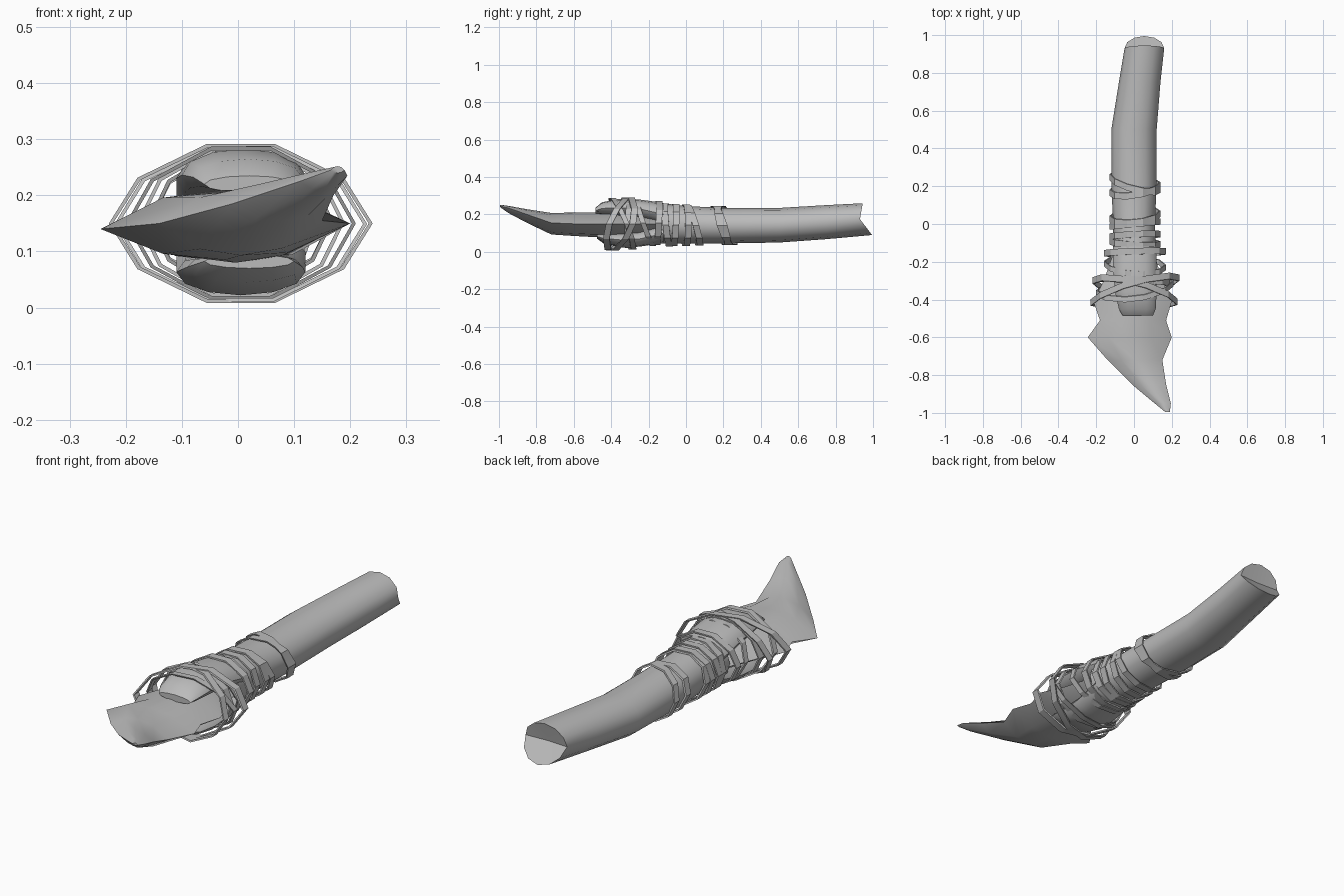
import bpy, bmesh, math
from math import sin, cos, pi

old = bpy.data.objects.get("Cube")
if old:
    bpy.data.objects.remove(old)

stone = bpy.data.materials.new("plain grey")
stone.use_nodes = True
GREY = (0.5, 0.5, 0.5, 1)
stone.diffuse_color = GREY
stone.node_tree.nodes["Principled BSDF"].inputs["Base Color"].default_value = GREY


def finish(name, bm, angle):
    bmesh.ops.recalc_face_normals(bm, faces=bm.faces)
    mesh = bpy.data.meshes.new(name)
    bm.to_mesh(mesh)
    bm.free()
    mesh.materials.append(stone)
    ob = bpy.data.objects.new(name, mesh)
    bpy.context.collection.objects.link(ob)
    bpy.ops.object.select_all(action='DESELECT')
    ob.select_set(True)
    bpy.context.view_layer.objects.active = ob
    bpy.ops.object.shade_smooth_by_angle(angle=math.radians(angle))
    return ob


def skin(bm, rings, closed=False):
    """Join successive rings of vertices with quads."""
    n = len(rings[0])
    pairs = list(zip(rings, rings[1:]))
    if closed:
        pairs.append((rings[-1], rings[0]))
    for a, b in pairs:
        for i in range(n):
            j = (i + 1) % n
            bm.faces.new((a[i], a[j], b[j], b[i]))


def cap(bm, ring, depth):
    """Close a ring with a fan around a centre pushed along y."""
    x, y, z = (sum(v.co[k] for v in ring) / len(ring) for k in range(3))
    mid = bm.verts.new((x, y + depth, z))
    for i, v in enumerate(ring):
        bm.faces.new((v, ring[(i + 1) % len(ring)], mid))


def loft(name, stations, n=12, end=None, angle=40):
    """Elliptical sections given as y, left x, right x, low z, high z."""
    bm = bmesh.new()
    rings = []
    for k, (y, x0, x1, z0, z1) in enumerate(stations):
        ring = []
        for i in range(n):
            t = 2 * pi * i / n
            dy = end(sin(t)) if end and k == len(stations) - 1 else 0
            ring.append(bm.verts.new(((x0 + x1) / 2 + (x1 - x0) / 2 * cos(t), y + dy,
                                      (z0 + z1) / 2 + (z1 - z0) / 2 * sin(t))))
        rings.append(ring)
    skin(bm, rings)
    cap(bm, rings[0], 0)
    cap(bm, rings[-1], -0.03 if end else 0)
    return finish(name, bm, angle)


# Handle with a swallow-tail butt
loft("handle", [(-0.16, -0.11, 0.12, 0.045, 0.265), (0.0, -0.11, 0.11, 0.045, 0.245),
                (0.2, -0.12, 0.12, 0.045, 0.235), (0.5, -0.12, 0.12, 0.05, 0.235),
                (0.75, -0.08, 0.14, 0.068, 0.25), (0.93, -0.05, 0.16, 0.09, 0.26)],
     end=lambda s: 0.065 * -s if s < 0 else 0.015 * s)

# Split handle prongs gripping the blade
loft("upper_prong", [(-0.485, -0.06, 0.1, 0.205, 0.235), (-0.45, -0.08, 0.115, 0.2, 0.265),
                     (-0.36, -0.1, 0.12, 0.19, 0.283), (-0.25, -0.11, 0.12, 0.18, 0.28),
                     (-0.12, -0.11, 0.12, 0.14, 0.262)])
loft("lower_prong", [(-0.475, -0.06, 0.1, 0.07, 0.095), (-0.44, -0.09, 0.115, 0.045, 0.1),
                     (-0.34, -0.11, 0.12, 0.022, 0.105), (-0.25, -0.11, 0.12, 0.028, 0.11),
                     (-0.12, -0.11, 0.12, 0.047, 0.15)])

# Blade: lens sections (y, left x, right x, edge z left, edge z right, low z, high z)
blade_sections = [(-0.995, 0.165, 0.19, 0.245, 0.245, 0.24, 0.252),
                  (-0.95, 0.11, 0.195, 0.225, 0.235, 0.208, 0.246),
                  (-0.85, -0.01, 0.17, 0.185, 0.2, 0.155, 0.228),
                  (-0.72, -0.14, 0.15, 0.15, 0.155, 0.093, 0.208),
                  (-0.6, -0.245, 0.2, 0.14, 0.15, 0.085, 0.21),
                  (-0.51, -0.18, 0.17, 0.14, 0.15, 0.08, 0.21),
                  (-0.41, -0.215, 0.2, 0.14, 0.15, 0.08, 0.21),
                  (-0.3, -0.16, 0.15, 0.14, 0.15, 0.085, 0.2),
                  (-0.1, -0.09, 0.09, 0.145, 0.15, 0.1, 0.19)]
bm = bmesh.new()
rings = []
for y, x0, x1, e0, e1, z0, z1 in blade_sections:
    def at(f, z):
        return bm.verts.new((x0 + (x1 - x0) * f, y, z))
    low, high = z0 * 0.8 + e0 * 0.2, z1 * 0.8 + e0 * 0.2
    rings.append([at(0, e0), at(0.25, low), at(0.5, z0), at(0.75, z0 * 0.8 + e1 * 0.2),
                  at(1, e1), at(0.75, z1 * 0.8 + e1 * 0.2), at(0.5, z1), at(0.25, high)])
skin(bm, rings)
cap(bm, rings[0], 0)
cap(bm, rings[-1], 0)
finish("blade", bm, 45)


def binding(name, y, rx, low, high, slope_x, slope_z, width=0.034, n=10, power=1.0):
    """Flat strip wrapped round the shaft in a tilted plane."""
    bm = bmesh.new()
    rings = []
    rz, cz = (high - low) / 2, (high + low) / 2
    for i in range(n):
        t = 2 * pi * i / n
        c = math.copysign(abs(cos(t)) ** power, cos(t))
        s = math.copysign(abs(sin(t)) ** power, sin(t))
        ring = []
        for out, side in ((0, -1), (0, 1), (1, 1), (1, -1)):
            x, z = c * (rx - 0.007 + 0.007 * out), s * (rz - 0.007 + 0.007 * out)
            ring.append(bm.verts.new((x + 0.005, y + slope_x * x + slope_z * z + side * width / 2,
                                      cz + z)))
        rings.append(ring)
    skin(bm, rings, closed=True)
    return finish(name, bm, 30)


# Bindings round the handle
for i, (y, sx, sz) in enumerate([(0.215, -0.25, -0.3), (0.185, 0.15, -0.3), (0.04, 0.1, -0.3),
                                 (0.0, 0.1, 0), (-0.06, 0.05, 0.05), (-0.1, -0.06, -0.1)]):
    swell = max(0, 0.1 - y) * 0.06
    binding(f"handle_binding_{i + 1}", y, 0.134, 0.03 - swell / 2, 0.252 + swell, sx, sz)

# Wider bindings round the prongs and the blade root
binding("root_binding_1", -0.15, 0.165, 0.03, 0.28, 0.03, 0.05, power=1.1)
binding("root_binding_2", -0.22, 0.165, 0.025, 0.285, -0.06, -0.35, 0.028, power=1.1)
binding("root_binding_3", -0.3, 0.185, 0.012, 0.292, -0.06, 0.05, power=1.1)
binding("cross_binding_1", -0.35, 0.235, 0.0, 0.3, 0.28, 0.3, power=1.15)
binding("cross_binding_2", -0.355, 0.225, 0.002, 0.296, -0.25, 0.35, power=1.15)
binding("cross_binding_3", -0.34, 0.205, 0.005, 0.295, 0.12, -0.4, 0.028, power=1.15)
